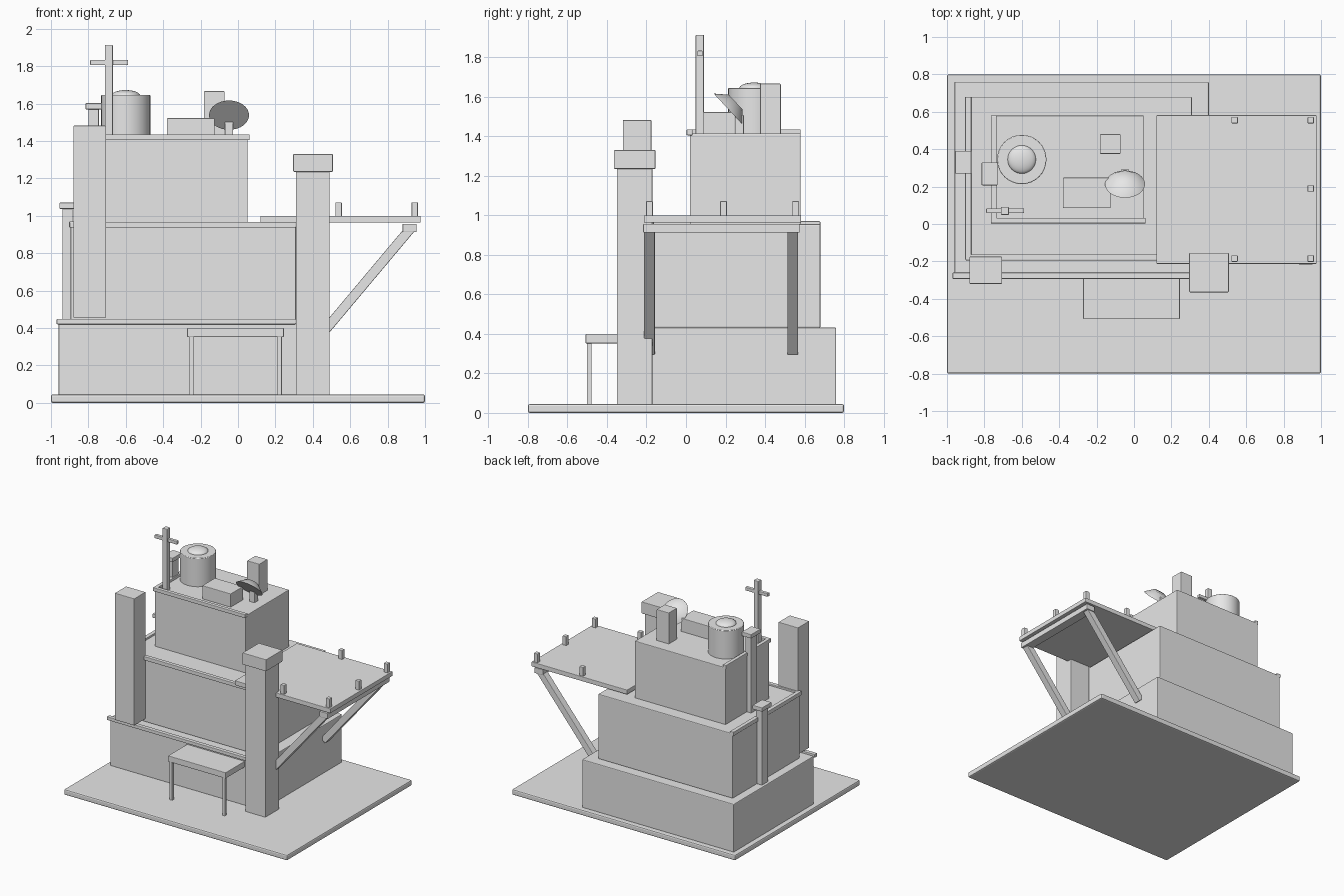
import bpy
import math
from mathutils import Vector, Matrix

old = bpy.data.objects.get("Cube")
if old:
    bpy.data.objects.remove(old, do_unlink=True)

COLOUR = (0.8, 0.8, 0.8, 1)
grey = bpy.data.materials.new("plain_grey")
grey.use_nodes = True
grey.diffuse_color = COLOUR
grey.node_tree.nodes["Principled BSDF"].inputs["Base Color"].default_value = COLOUR


def finish(name, bevel=0):
    ob = bpy.context.object
    ob.name = name
    ob.data.materials.append(grey)
    if bevel:
        mod = ob.modifiers.new("soft_edges", "BEVEL")
        mod.width = bevel
        mod.segments = 2
    return ob


def box(name, x, y, z, bevel=0.004):
    """Box from (low, high) ranges on each axis."""
    bpy.ops.mesh.primitive_cube_add(size=1)
    ob = finish(name, bevel)
    ob.data.transform(Matrix.Diagonal((x[1] - x[0], y[1] - y[0], z[1] - z[0], 1)))
    ob.location = [(a + b) / 2 for a, b in (x, y, z)]
    return ob


def block(name, cx, cy, sx, sy, z, bevel=0.004):
    """Upright box from a centre, plan size and height range."""
    return box(name, (cx - sx / 2, cx + sx / 2), (cy - sy / 2, cy + sy / 2), z, bevel)


def smooth(angle=35):
    bpy.ops.object.shade_smooth_by_angle(angle=math.radians(angle))


# Ground slab and three stepped storeys
box("ground_slab", (-1, 1), (-0.8, 0.8), (0, 0.045), 0.01)
box("lower_storey", (-0.96, 0.4), (-0.265, 0.76), (0.04, 0.432), 0.006)
box("middle_storey", (-0.895, 0.31), (-0.175, 0.68), (0.43, 0.955), 0.006)
box("upper_storey", (-0.76, 0.052), (0.02, 0.58), (0.95, 1.415), 0.005)

# Roof edge lips
box("lower_front_lip", (-0.97, 0.31), (-0.293, -0.26), (0.42, 0.448))
box("middle_front_lip", (-0.9, 0.31), (-0.195, -0.163), (0.937, 0.968))
box("middle_side_lip", (-0.903, -0.87), (-0.19, 0.68), (0.937, 0.97))
box("upper_front_lip", (-0.765, 0.062), (0.003, 0.033), (1.405, 1.435))
box("upper_side_lip", (-0.765, -0.735), (0.01, 0.58), (1.405, 1.435))

# Front pillars
box("left_pillar", (0.31, 0.49), (-0.35, -0.17), (0.04, 1.24))
box("left_pillar_cap", (0.295, 0.507), (-0.365, -0.155), (1.235, 1.33))
box("right_pillar", (-0.88, -0.705), (-0.32, -0.175), (0.455, 1.482))

# Capped vent pipes on the right side
for name, x, y, low, high in (("lower_vent", -0.912, 0.33, 0.43, 1.07),
                              ("upper_vent", -0.772, 0.268, 0.95, 1.602)):
    block(name, x, y, 0.055, 0.08, (low, high - 0.03))
    block(name + "_cap", x, y, 0.085, 0.122, (high - 0.033, high))

# Side deck with edge beam, posts and diagonal braces
box("deck", (0.12, 0.977), (-0.213, 0.582), (0.963, 1.0))
box("deck_beam", (0.88, 0.955), (-0.217, 0.575), (0.912, 0.957))
for x, y in ((0.538, -0.185), (0.538, 0.555), (0.945, -0.185), (0.945, 0.19), (0.945, 0.555)):
    block("deck_post", x, y, 0.034, 0.034, (0.99, 1.072))
for y in (-0.185, 0.54):
    start, end = Vector((0.4, y, 0.31)), Vector((0.925, y, 0.935))
    run = end - start
    brace = block("deck_brace", 0, 0, 0.052, 0.055, (-run.length / 2, run.length / 2))
    brace.location = (start + end) / 2
    brace.rotation_euler.y = math.atan2(run.x, run.z)

# Wall table
box("table_top", (-0.272, 0.245), (-0.508, -0.262), (0.352, 0.4))
for x in (-0.25, 0.222):
    block("table_leg", x, -0.49, 0.024, 0.024, (0.04, 0.356), 0.002)

# Roof mast
block("mast", -0.69, 0.07, 0.042, 0.042, (1.41, 1.913))
box("mast_crossbar", (-0.79, -0.588), (0.058, 0.084), (1.806, 1.833))

# Roof boxes
box("roof_unit", (-0.38, -0.125), (0.085, 0.248), (1.41, 1.522))
box("roof_chimney", (-0.182, -0.072), (0.375, 0.48), (1.41, 1.666))

# Water tank with a shallow domed lid
bpy.ops.mesh.primitive_cylinder_add(vertices=32, radius=0.132, depth=0.235,
                                    location=(-0.6, 0.345, 1.5275))
finish("water_tank", 0.004)
smooth()
bpy.ops.mesh.primitive_uv_sphere_add(segments=32, ring_count=16, radius=0.076,
                                     location=(-0.6, 0.345, 1.643))
lid = finish("tank_lid")
lid.data.transform(Matrix.Diagonal((1, 1, 0.38, 1)))
smooth()

# Tilted dish on a short stand
tilt = Vector((0, 0.73, 0.68))
bpy.ops.mesh.primitive_cone_add(vertices=32, radius1=0.107, radius2=0.05, depth=0.052)
dish = finish("dish")
dish.location = Vector((-0.048, 0.213, 1.538)) + tilt * 0.026
dish.rotation_euler = tilt.to_track_quat("Z", "Y").to_euler()
smooth(60)
block("dish_stand", -0.048, 0.27, 0.045, 0.045, (1.41, 1.508))
